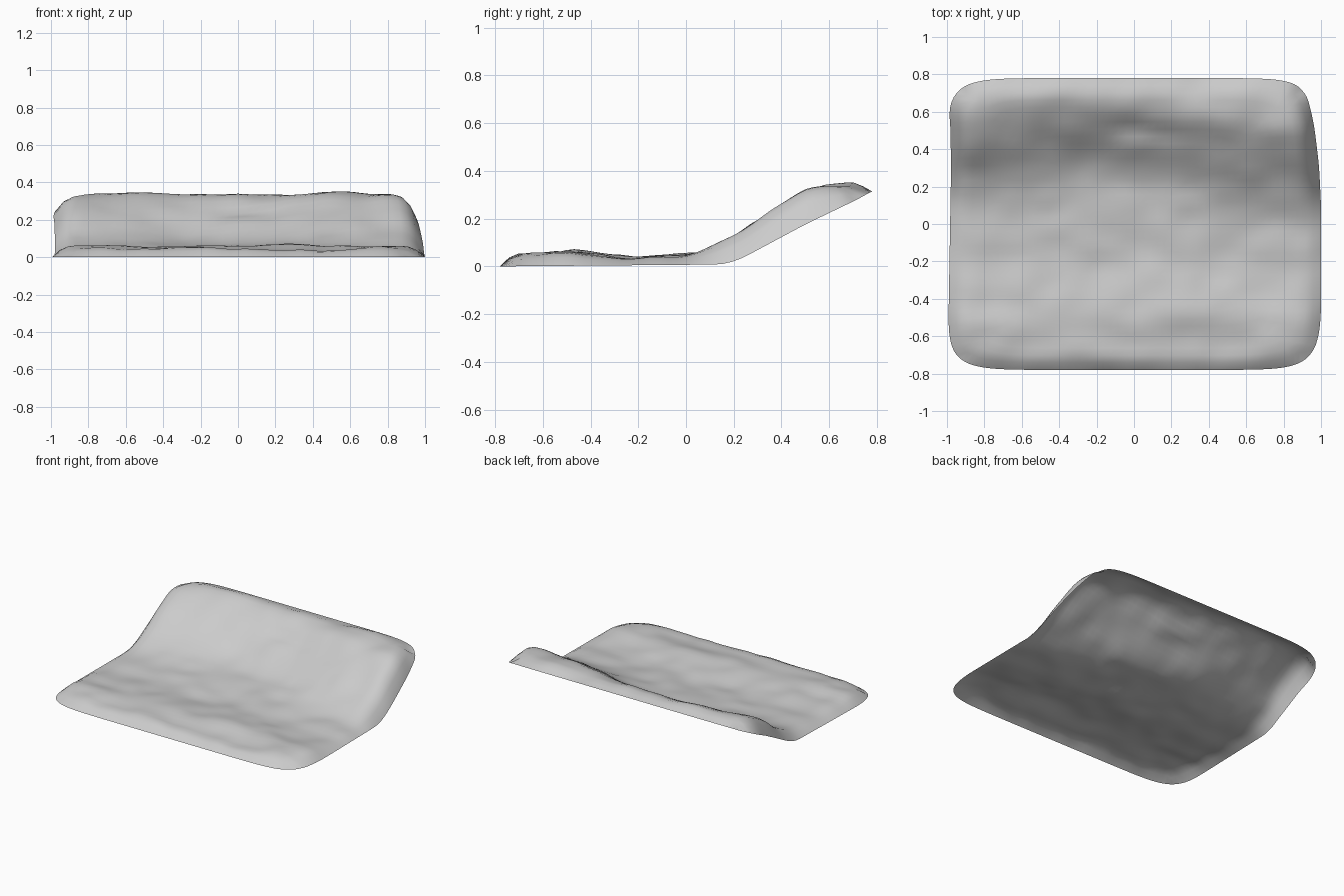
import bpy
import bmesh
from mathutils import Vector, noise

# Remove the default cube only
cube = bpy.data.objects.get("Cube")
if cube:
    bpy.data.objects.remove(cube, do_unlink=True)

HALF_X, HALF_Y = 1.0, 0.78
COLS, ROWS = 48, 40


def curve(points, t):
    """Piecewise curve through points, eased a little by averaging."""
    def line(s):
        if s <= points[0][0]:
            return points[0][1]
        for (a, va), (b, vb) in zip(points, points[1:]):
            if s <= b:
                return va + (vb - va) * (s - a) / (b - a)
        return points[-1][1]
    return (line(t - 0.03) + 2 * line(t) + line(t + 0.03)) / 4


# Height of the hem, of the raised middle, and the wander of the slope
HEM = [(-0.78, 0.004), (0.15, 0.012), (0.22, 0.03), (0.5, 0.18), (0.75, 0.3), (0.78, 0.325)]
BODY = [(-0.78, 0.045), (-0.5, 0.055), (-0.2, 0.038), (0.0, 0.055), (0.1, 0.08),
        (0.2, 0.125), (0.35, 0.235), (0.5, 0.325), (0.57, 0.342), (0.8, 0.342)]
SLOPE_SHIFT = [(-1, 0.04), (-0.7, 0.09), (-0.25, 0.14), (0.2, 0.11), (0.45, 0.03), (0.6, 0), (1, 0)]
RIGHT_EDGE = [(-0.75, -0.01), (-0.5, 0), (0.1, 0), (0.3, -0.01), (0.62, -0.045), (0.78, -0.03)]
LEFT_EDGE = [(-0.7, 0), (-0.4, 0.01), (0.3, 0.022), (0.5, 0.018), (0.62, 0)]


def wrinkle(x, y):
    broad = noise.noise(Vector((x * 2.6, y * 4.0, 3.1)))
    fine = noise.noise(Vector((x * 6.5, y * 8.0, 7.4)))
    return 0.016 * broad + 0.011 * fine


def sheet_point(u, v):
    # Squared grid pulled into a rectangle with soft corners
    r = max(abs(u), abs(v))
    n = 9
    length = (abs(u) ** n + abs(v) ** n) ** (1 / n)
    k = r / length if length > 0 else 1
    x, y = u * k * HALF_X, v * k * HALF_Y
    x += curve(RIGHT_EDGE, y) * max(u, 0) ** 4 + curve(LEFT_EDGE, y) * max(-u, 0) ** 4

    # Rounded fall of the cloth towards each hem
    side = min((1 - abs(u)) * HALF_X / 0.13, 1)
    end = min((1 - abs(v)) * HALF_Y / 0.09, 1)
    lift = (1 - (1 - side) ** 2.4) * (1 - (1 - end) ** 2.2)
    hem = curve(HEM, y)
    body = max(curve(BODY, y - curve(SLOPE_SHIFT, x) * min(1, max(0, (y + 0.1) / 0.3))), hem)
    bumps = wrinkle(x, y)

    # Low fold along the front, and a tucked crease high on the slope
    fold_y = -0.5 + 0.08 * noise.noise(Vector((x * 2, 0, 5)))
    body += 0.012 * max(0, 1 - abs(y - fold_y) / 0.12)
    crease = max(0, 1 - abs(x - 0.1) / 0.28) * max(0, 1 - abs(y - 0.5 + 0.1 * x) / 0.07)
    body -= 0.03 * crease
    z = hem + (body - hem + bumps) * lift
    return x, y, max(z, 0)


# Draped cloth sheet
bm = bmesh.new()
grid = [[bm.verts.new(sheet_point(2 * i / COLS - 1, 2 * j / ROWS - 1))
         for i in range(COLS + 1)] for j in range(ROWS + 1)]
for j in range(ROWS):
    for i in range(COLS):
        bm.faces.new((grid[j][i], grid[j][i + 1], grid[j + 1][i + 1], grid[j + 1][i]))
low = min(vert.co.z for vert in bm.verts)
bmesh.ops.translate(bm, verts=bm.verts, vec=(0, 0, -low))
for face in bm.faces:
    face.smooth = True
mesh = bpy.data.meshes.new("cloth_sheet")
bm.to_mesh(mesh)
bm.free()
sheet = bpy.data.objects.new("cloth_sheet", mesh)
bpy.context.collection.objects.link(sheet)

# Plain pale grey fabric
fabric = bpy.data.materials.new("pale_grey_fabric")
fabric.use_nodes = True
colour = (0.6, 0.6, 0.6, 1)
fabric.diffuse_color = colour
fabric.node_tree.nodes["Principled BSDF"].inputs["Base Color"].default_value = colour
mesh.materials.append(fabric)
